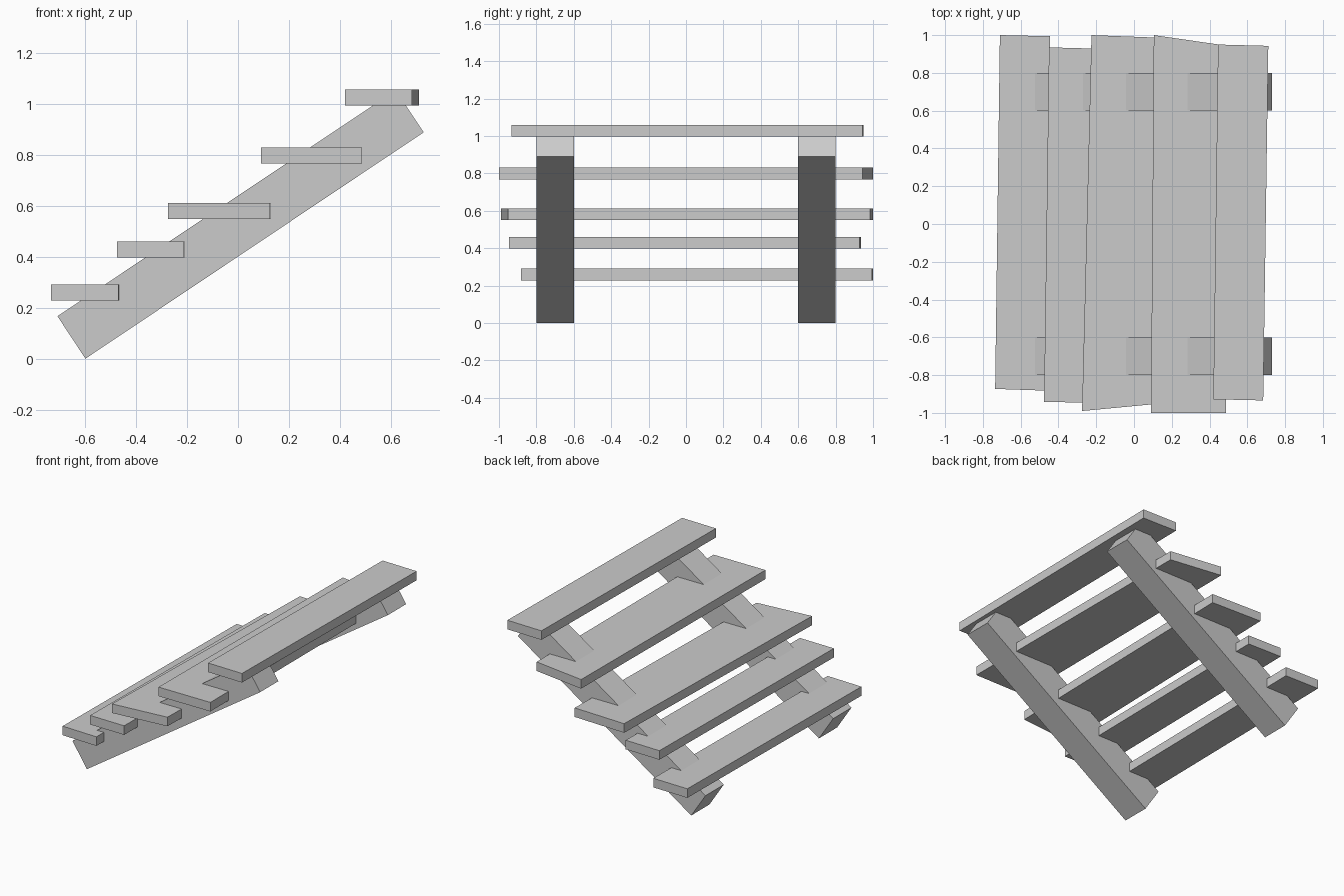
import bpy
import bmesh
from mathutils import Vector

cube = bpy.data.objects.get("Cube")
if cube:
    bpy.data.objects.remove(cube, do_unlink=True)

grey = bpy.data.materials.new("plain grey")
grey.use_nodes = True
colour = (0.6, 0.6, 0.6, 1)
grey.diffuse_color = colour
grey.node_tree.nodes["Principled BSDF"].inputs["Base Color"].default_value = colour


def prism(name, outline, offset):
    """Extrude a flat outline along an offset into a solid part."""
    bm = bmesh.new()
    base = bm.faces.new([bm.verts.new(p) for p in outline])
    ext = bmesh.ops.extrude_face_region(bm, geom=[base], use_keep_orig=True)
    moved = [g for g in ext["geom"] if isinstance(g, bmesh.types.BMVert)]
    bmesh.ops.translate(bm, verts=moved, vec=Vector(offset))
    bmesh.ops.recalc_face_normals(bm, faces=bm.faces)
    mesh = bpy.data.meshes.new(name)
    bm.to_mesh(mesh)
    bm.free()
    mesh.materials.append(grey)
    obj = bpy.data.objects.new(name, mesh)
    bpy.context.collection.objects.link(obj)
    return obj


# Sloping side beams
beam_profile = [(-0.6, 0), (0.73, 0.89), (0.62, 1.055), (-0.71, 0.167)]
for name, y in (("front_beam", -0.8), ("back_beam", 0.6)):
    prism(name, [(x, y, z) for x, z in beam_profile], (0, 0.2, 0))

# Uneven plank treads: underside height, then plan corners
# (front left, front right, back right, back left)
treads = [
    (0.228, (-0.735, -0.873), (-0.47, -0.882), (-0.445, 0.994), (-0.71, 1.0)),
    (0.398, (-0.476, -0.942), (-0.212, -0.946), (-0.187, 0.928), (-0.45, 0.935)),
    (0.55, (-0.275, -0.99), (0.125, -0.952), (0.165, 0.985), (-0.225, 1.0)),
    (0.768, (0.09, -1.0), (0.488, -1.0), (0.485, 0.945), (0.105, 1.0)),
    (0.996, (0.42, -0.928), (0.684, -0.934), (0.711, 0.943), (0.445, 0.95)),
]
for i, (z, *corners) in enumerate(treads, 1):
    prism(f"tread_{i}", [(x, y, z) for x, y in corners], (0, 0, 0.063))
